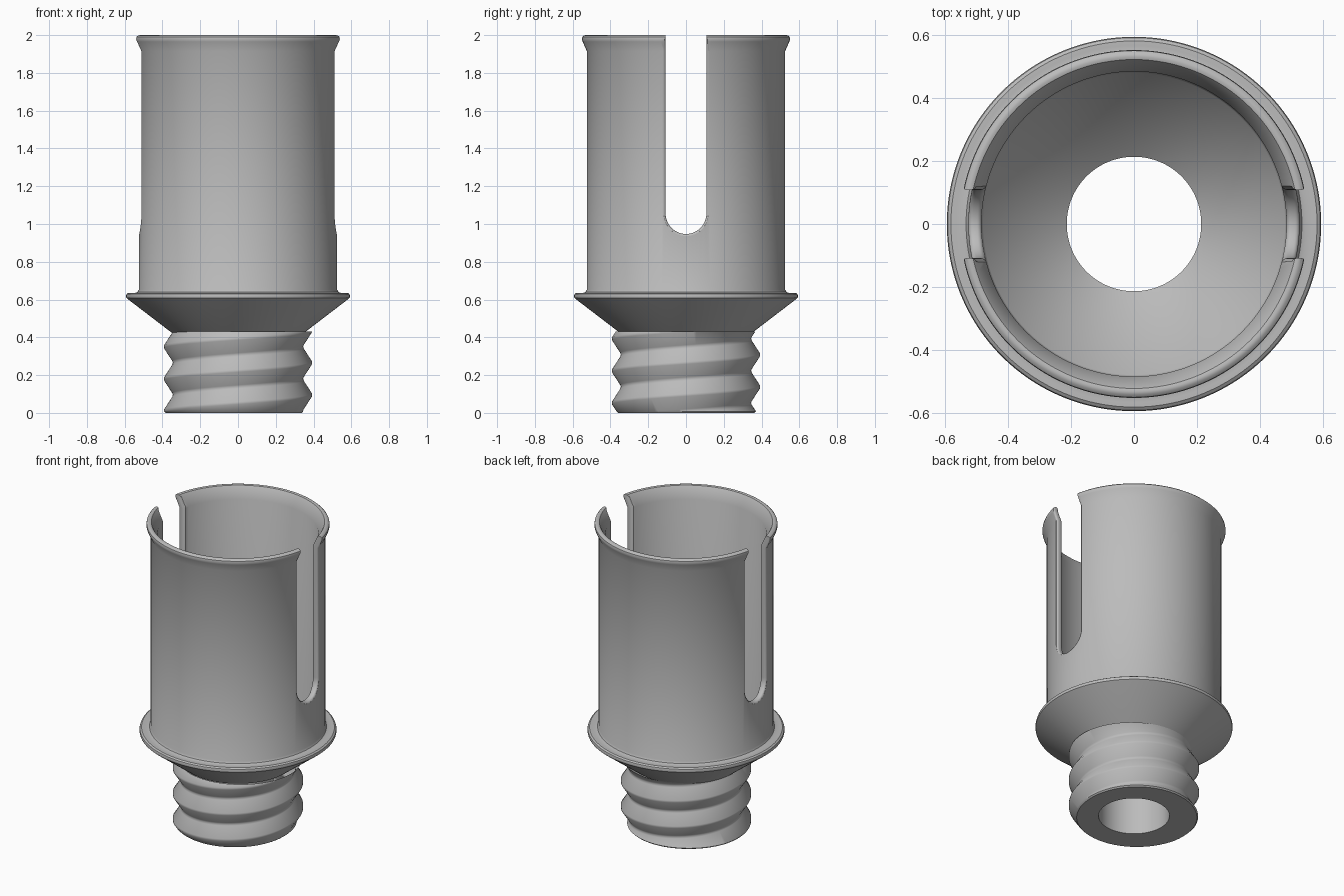
import bpy, bmesh, math
from math import sin, cos, radians, pi, tau
from mathutils import Matrix

cube = bpy.data.objects.get("Cube")
if cube:
    bpy.data.objects.remove(cube, do_unlink=True)

SEG = 128
BORE, INNER, OUTER = 0.213, 0.483, 0.525

grey = bpy.data.materials.new("plain grey")
grey.use_nodes = True
colour = (0.5, 0.5, 0.5, 1)
grey.diffuse_color = colour
grey.node_tree.nodes["Principled BSDF"].inputs["Base Color"].default_value = colour


def make_object(name, bm):
    bmesh.ops.recalc_face_normals(bm, faces=bm.faces[:])
    mesh = bpy.data.meshes.new(name)
    bm.to_mesh(mesh)
    bm.free()
    mesh.materials.append(grey)
    obj = bpy.data.objects.new(name, mesh)
    bpy.context.collection.objects.link(obj)
    return obj


def activate(obj):
    bpy.ops.object.select_all(action='DESELECT')
    obj.select_set(True)
    bpy.context.view_layer.objects.active = obj


def smooth(obj, angle):
    activate(obj)
    bpy.ops.object.shade_smooth_by_angle(angle=radians(angle))


# Cup: closed wall profile with flange and flared lip, revolved
def cup():
    profile = [
        (BORE, 0.42), (0.345, 0.42), (0.583, 0.602), (0.591, 0.609), (0.593, 0.618),
        (0.59, 0.629), (0.58, 0.636), (0.565, 0.636), (0.545, 0.635), (0.532, 0.64),
        (OUTER, 0.652), (OUTER, 1.915), (0.547, 1.965), (0.551, 1.978), (0.549, 1.99),
        (0.54, 1.998), (0.53, 2.0), (0.521, 1.997), (0.515, 1.988), (INNER, 1.922),
        (INNER, 0.64), (0.478, 0.627)]
    bm = bmesh.new()
    rings = [[bm.verts.new((r * cos(tau * i / SEG), r * sin(tau * i / SEG), z))
              for r, z in profile] for i in range(SEG)]
    for i in range(SEG):
        a, b = rings[i], rings[(i + 1) % SEG]
        for j in range(len(profile)):
            k = (j + 1) % len(profile)
            bm.faces.new((a[j], b[j], b[k], a[k]))
    return make_object("cup", bm)


# Slot cutter: U outline that widens at both wall surfaces to round the edges
def slot_cutter():
    half, centre, top, fillet = 0.108, 1.055, 2.2, 0.014
    path = [(-half, z, -1, 0) for z in (top, 1.98, 1.915)]
    for i in range(25):
        a = pi + pi * i / 24
        path.append((half * cos(a), centre + half * sin(a), cos(a), sin(a)))
    path += [(half, z, 1, 0) for z in (1.915, 1.98, top)]

    steps = [(fillet * (1 - sin(a)), fillet * (1 - cos(a)))
             for a in map(radians, (75, 50, 25, 0))]
    levels = [(INNER - 0.1, 0.05)] + [(INNER + d, w) for d, w in steps]
    levels += [(OUTER - d, w) for d, w in reversed(steps)] + [(OUTER + 0.1, 0.05)]

    bm = bmesh.new()
    rings = []
    for n, (r, widen) in enumerate(levels):
        ring = []
        for y, z, ny, nz in path:
            y, z = y + ny * widen, z + nz * widen
            x = r
            if 0 < n < len(levels) - 1:
                flare = 0.03 * min(max((z - 1.915) / 0.065, 0), 1)
                x = math.sqrt((r + flare) ** 2 - y * y)
            ring.append(bm.verts.new((x, y, z)))
        rings.append(ring)
    for a, b in zip(rings, rings[1:]):
        for j in range(len(path)):
            k = (j + 1) % len(path)
            bm.faces.new((a[j], a[k], b[k], b[j]))
    bm.faces.new(rings[0])
    bm.faces.new(rings[-1])
    # Second slot on the opposite side
    twin = bmesh.ops.duplicate(bm, geom=bm.verts[:] + bm.edges[:] + bm.faces[:])["geom"]
    bmesh.ops.rotate(bm, verts=[g for g in twin if isinstance(g, bmesh.types.BMVert)],
                     matrix=Matrix.Rotation(pi, 3, 'Z'))
    obj = make_object("slot_cutter", bm)
    obj.hide_render = True
    return obj


# Threaded stem: helical ridge, trimmed flat, with a rounded foot and a bore
def threaded_stem():
    pitch, peak_z, valley, peak = 0.17, 0.095, 0.345, 0.394
    ridge = [(-0.44, valley + 0.003), (-0.04, peak - 0.002),
             (0.04, peak - 0.002), (0.44, valley + 0.003), (0.5, valley)]
    size, turns = len(ridge), 6
    bm = bmesh.new()
    rows = []
    for i in range(turns * SEG + 1):
        a = tau * i / SEG
        base = peak_z + pitch * (i / SEG - 2)
        rows.append([bm.verts.new((r * cos(a), r * sin(a), base + pitch * p))
                     for p, r in ridge])
    for i in range(turns * SEG):
        a, b = rows[i], rows[i + 1]
        for j in range(size - 1):
            bm.faces.new((a[j], b[j], b[j + 1], a[j + 1]))
        if i + 1 + SEG < len(rows):
            bm.faces.new((a[-1], b[-1], rows[i + 1 + SEG][0], rows[i + SEG][0]))
    foot = 0.008
    for z, n in ((foot, -1), (0.432, 1)):
        bmesh.ops.bisect_plane(bm, geom=bm.verts[:] + bm.edges[:] + bm.faces[:],
                               dist=1e-6, plane_co=(0, 0, z), plane_no=(0, 0, n),
                               clear_outer=True)
    edges = [e for e in bm.edges
             if e.is_boundary and all(abs(v.co.z - foot) < 1e-4 for v in e.verts)]
    for radius, z in ((None, 0), (BORE, 0), (BORE, 0.42)):
        new = bmesh.ops.extrude_edge_only(bm, edges=edges)["geom"]
        edges = [g for g in new if isinstance(g, bmesh.types.BMEdge)]
        for v in (g for g in new if isinstance(g, bmesh.types.BMVert)):
            flat = v.co.xy
            flat = flat.normalized() * (radius or flat.length - foot)
            v.co = (flat.x, flat.y, z)
    return make_object("threaded_stem", bm)


body = cup()
cutter = slot_cutter()
cut = body.modifiers.new("slots", 'BOOLEAN')
cut.operation, cut.solver, cut.object = 'DIFFERENCE', 'EXACT', cutter
activate(body)
bpy.ops.object.modifier_apply(modifier=cut.name)
bpy.data.objects.remove(cutter, do_unlink=True)
smooth(body, 32)
smooth(threaded_stem(), 35)
